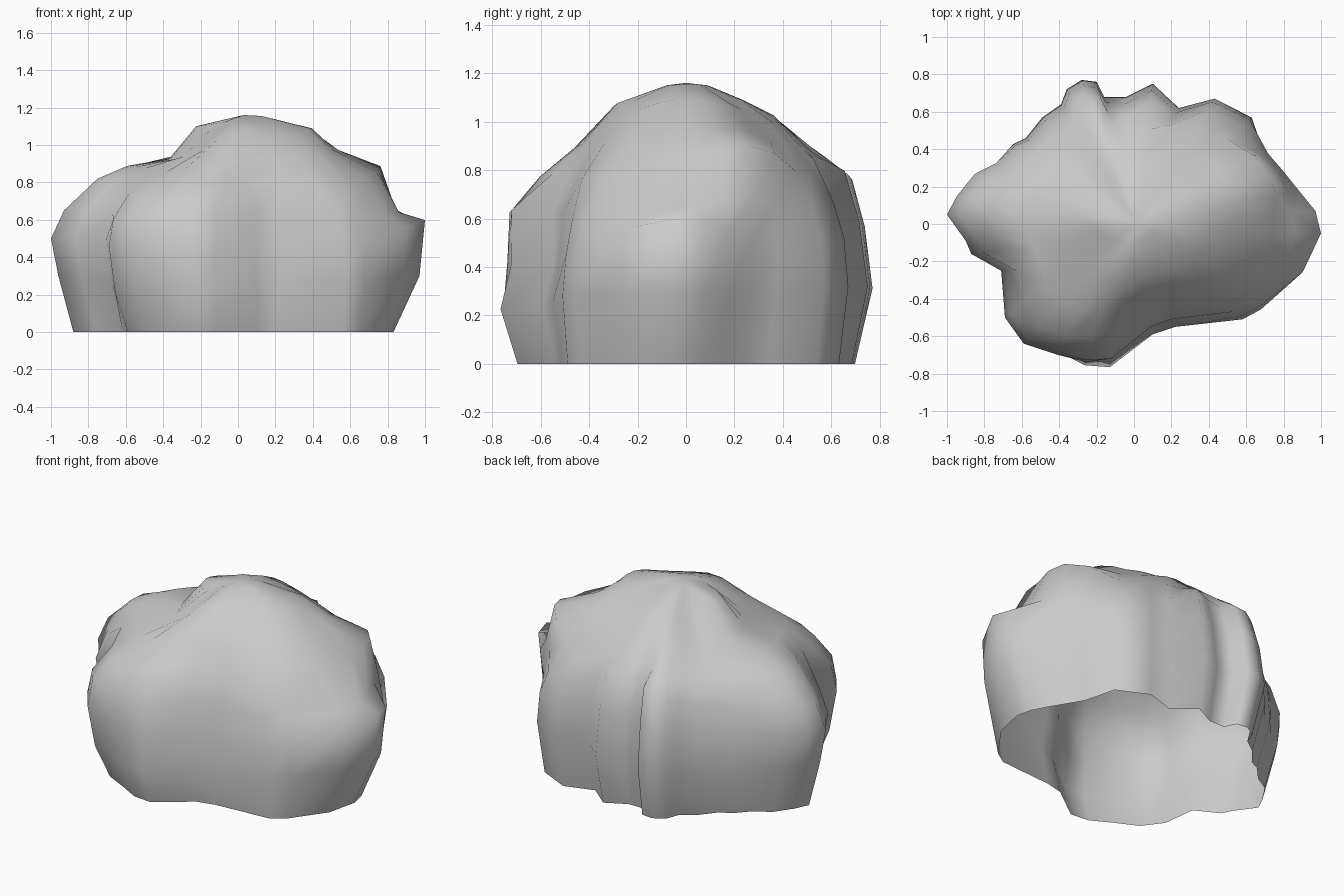
import bpy
import bmesh
import math
from mathutils import Vector

cube = bpy.data.objects.get("Cube")
if cube:
    bpy.data.objects.remove(cube, do_unlink=True)

# Widest outline of the boulder, counter-clockwise in plan
OUTLINE = [
    (1, -.05), (.97, .07), (.88, .18), (.8, .28), (.72, .38), (.63, .57), (.43, .67),
    (.24, .62), (.1, .75), (-.04, .68), (-.16, .68), (-.2, .76), (-.28, .77),
    (-.36, .72), (-.39, .64), (-.49, .57), (-.58, .46), (-.65, .43),
    (-.75, .33), (-.86, .27), (-.95, .15), (-1, .05), (-.9, -.09),
    (-.87, -.16), (-.71, -.25), (-.69, -.5), (-.59, -.64), (-.42, -.71),
    (-.27, -.77), (-.13, -.77), (.1, -.59), (.22, -.55), (.58, -.51),
    (.68, -.46), (.91, -.26),
]

# Side profiles, each a list of (outline scale, height)
EAST = [(.83, 0), (.97, .3), (1, .6), (.86, .64), (.77, .86), (.55, .98), (.45, 1.09), (.15, 1.155)]
EAST_RIDGE = [(.88, 0), (.96, .3), (1, .52), (.97, .68), (.91, .9), (.65, .97), (.46, 1.08), (.14, 1.155)]
NORTH_EAST = [(.95, 0), (1, .32), (.98, .5), (.92, .63), (.84, .79), (.67, .92), (.46, 1.05), (.14, 1.15)]
NORTH = [(.91, 0), (1, .32), (.95, .6), (.87, .81), (.73, .88), (.51, 1.03), (.34, 1.09), (.13, 1.15)]
NORTH_WEST = [(.9, 0), (1, .3), (.97, .52), (.92, .69), (.83, .81), (.61, .91), (.37, .99), (.15, 1.13)]
WEST = [(.88, 0), (.96, .3), (1, .5), (.93, .65), (.79, .82), (.64, .89), (.42, .92), (.26, 1.1)]
SOUTH_WEST = [(.85, 0), (.95, .2), (1, .45), (.97, .6), (.89, .73), (.72, .85), (.46, .94), (.16, 1.12)]
SOUTH = [(.91, 0), (1, .23), (.93, .4), (.93, .64), (.75, .8), (.61, .92), (.45, 1.08), (.13, 1.15)]
SOUTH_EAST = [(.96, 0), (1, .28), (.97, .45), (.92, .6), (.85, .76), (.7, .91), (.51, 1.05), (.15, 1.15)]

# Direction of each profile in degrees from +x
PROFILES = [
    (0, EAST), (19, EAST_RIDGE), (45, NORTH_EAST), (90, NORTH), (135, NORTH_WEST),
    (180, WEST), (225, SOUTH_WEST), (270, SOUTH), (315, SOUTH_EAST), (360, EAST),
]


def profile_at(angle, ring):
    """Blend the two profiles either side of an angle."""
    turn = math.degrees(angle) % 360
    for (start, first), (end, second) in zip(PROFILES, PROFILES[1:]):
        if turn <= end:
            blend = (turn - start) / (end - start)
            blend = blend * blend * (3 - 2 * blend)
            return Vector(first[ring]).lerp(Vector(second[ring]), blend)


def softened(points):
    """Average each point with its neighbours around the loop."""
    count = len(points)
    return [(points[i - 1] + points[i] + points[(i + 1) % count]) / 3 for i in range(count)]


def build_boulder():
    bm = bmesh.new()
    loop = [Vector(point) for point in OUTLINE]
    angles = [math.atan2(point.y, point.x) for point in loop]
    rings = []
    for ring in range(len(EAST)):
        # Upper rings lose the small bumps of the outline
        if ring > 3:
            loop = softened(loop)
        if ring > 4:
            loop = softened(loop)
        verts = []
        for point, angle in zip(loop, angles):
            scale, height = profile_at(angle, ring)
            verts.append(bm.verts.new((point.x * scale, point.y * scale, height)))
        rings.append(verts)

    # Walls between rings, then a fan over the crown; the base stays open
    count = len(OUTLINE)
    for lower, upper in zip(rings, rings[1:]):
        for i in range(count):
            j = (i + 1) % count
            bm.faces.new((lower[i], lower[j], upper[j], upper[i]))
    crown = bm.verts.new((.03, 0, 1.16))
    for i in range(count):
        bm.faces.new((rings[-1][i], rings[-1][(i + 1) % count], crown))

    mesh = bpy.data.meshes.new("boulder")
    bm.to_mesh(mesh)
    bm.free()
    mesh.shade_smooth()
    boulder = bpy.data.objects.new("boulder", mesh)
    bpy.context.collection.objects.link(boulder)
    return boulder


# Plain grey stone
stone = bpy.data.materials.new("grey_stone")
stone.use_nodes = True
grey = (.6, .6, .6, 1)
stone.diffuse_color = grey
stone.node_tree.nodes["Principled BSDF"].inputs["Base Color"].default_value = grey
build_boulder().data.materials.append(stone)
